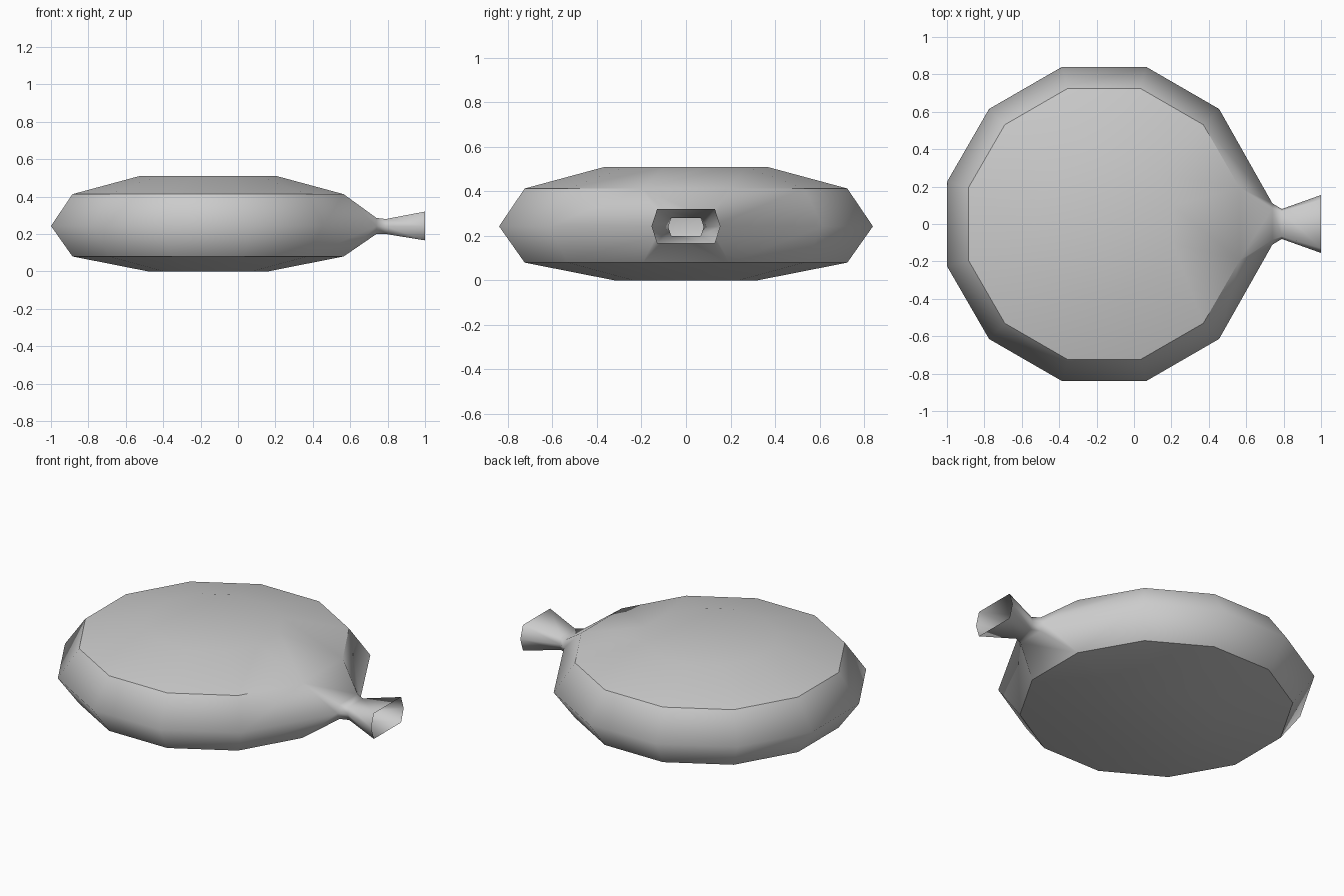
import bpy, bmesh, math

if "Cube" in bpy.data.objects:
    bpy.data.objects.remove(bpy.data.objects["Cube"])

CX, MID, SIDES = -0.16, 0.243, 12

grey = bpy.data.materials.new("grey rubber")
grey.diffuse_color = (0.6, 0.6, 0.6, 1)
grey.use_nodes = True
grey.node_tree.nodes["Principled BSDF"].inputs["Base Color"].default_value = grey.diffuse_color


def ring(bm, apothem, z):
    """Twelve-sided ring with flats facing the x and y axes."""
    r = apothem / math.cos(math.pi / SIDES)
    return [bm.verts.new((CX + r * math.cos(a), r * math.sin(a), z))
            for a in (math.radians(30 * i - 15) for i in range(SIDES))]


def bridge(bm, low, high):
    n = len(low)
    return [bm.faces.new((low[i], low[(i + 1) % n], high[(i + 1) % n], high[i]))
            for i in range(n)]


bm = bmesh.new()

# Cushion body, from bottom cap to top cap
profile = [(0.32, 0.0), (0.725, 0.08), (0.84, MID), (0.725, 0.413), (0.366, 0.51)]
rings = [ring(bm, a, z) for a, z in profile]
for low, high in zip(rings, rings[1:]):
    bridge(bm, low, high)
bm.faces.new(rings[0][::-1])
bm.faces.new(rings[-1])

# Open the +x side and draw the middle corners out towards the neck
lower, middle, upper = rings[1], rings[2], rings[3]
bm.faces.ensure_lookup_table()
opening = [f for f in bm.faces if middle[0] in f.verts and middle[1] in f.verts]
bmesh.ops.delete(bm, geom=opening, context='FACES_ONLY')
for i, s in ((0, -1), (1, 1)):
    middle[i].co = (0.74, 0.11 * s, MID)

# Neck: six-sided sections (x, corner half width, side half width, half height)
def section(x, corner, side, h, z):
    pts = [(corner, -h), (side, 0), (corner, h), (-corner, h), (-side, 0), (-corner, -h)]
    return [bm.verts.new((x, y, z + dz)) for y, dz in pts]

root = section(0.74, 0.085, 0.11, 0.043, MID)
for i, m in ((1, middle[1]), (4, middle[0])):
    bm.verts.remove(root[i])
    root[i] = m
throat = section(0.79, 0.066, 0.08, 0.04, 0.24)
mouth = section(1.0, 0.13, 0.155, 0.077, 0.243)
for f in ((upper[0], upper[1], root[2], root[3]), (upper[1], middle[1], root[2]),
          (upper[0], root[3], middle[0]), (lower[1], lower[0], root[5], root[0]),
          (lower[1], root[0], middle[1]), (lower[0], middle[0], root[5])):
    bm.faces.new(f)
bridge(bm, root, throat)
bridge(bm, throat, mouth)
bmesh.ops.recalc_face_normals(bm, faces=bm.faces)

# Smooth shading, with creases where the flat panels meet the side wall
for f in bm.faces:
    f.smooth = True
for loop in (lower, upper):
    for i in range(SIDES):
        if loop is upper and i == 0:
            continue
        e = bm.edges.get((loop[i], loop[(i + 1) % SIDES]))
        e.smooth = False

mesh = bpy.data.meshes.new("cushion")
bm.to_mesh(mesh)
bm.free()
mesh.materials.append(grey)
cushion = bpy.data.objects.new("cushion", mesh)
bpy.context.collection.objects.link(cushion)
